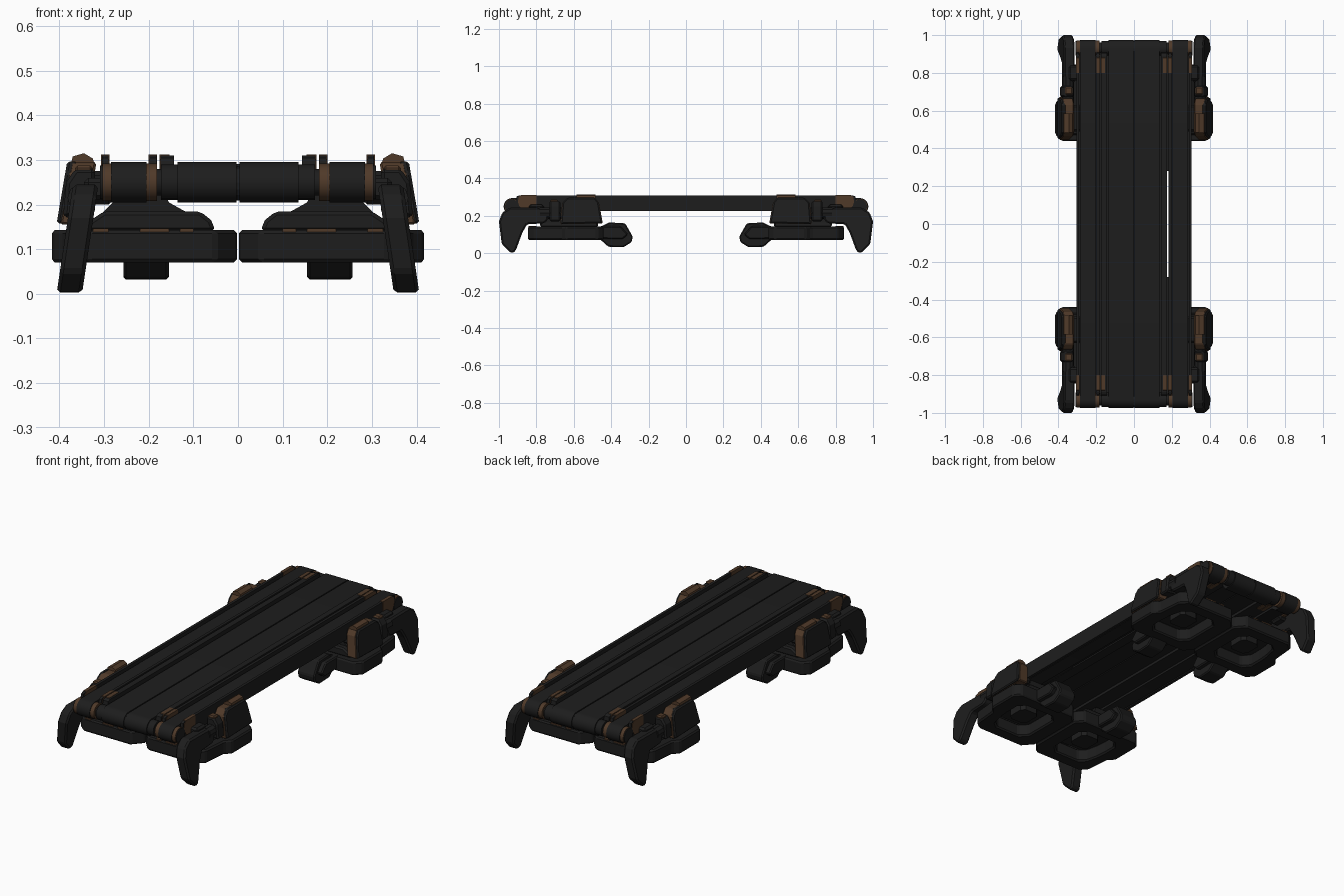
import bpy, bmesh, math
from mathutils import Vector

if "Cube" in bpy.data.objects:
    bpy.data.objects.remove(bpy.data.objects["Cube"])


def material(name, rgb):
    m = bpy.data.materials.new(name)
    m.diffuse_color = (*rgb, 1)
    m.use_nodes = True
    m.node_tree.nodes["Principled BSDF"].inputs["Base Color"].default_value = m.diffuse_color
    return m


DARK = material("charcoal", (0.0125, 0.0125, 0.0125))
BROWN = material("worn brown", (0.08, 0.042, 0.022))


def finish(name, bm, mat, mirror, bevel=0, smooth=False):
    bmesh.ops.recalc_face_normals(bm, faces=bm.faces)
    me = bpy.data.meshes.new(name)
    bm.to_mesh(me)
    bm.free()
    me.materials.append(mat)
    ob = bpy.data.objects.new(name, me)
    bpy.context.collection.objects.link(ob)
    if smooth:
        bpy.ops.object.select_all(action='DESELECT')
        ob.select_set(True)
        bpy.context.view_layer.objects.active = ob
        bpy.ops.object.shade_smooth_by_angle(angle=math.radians(35))
    if bevel:
        b = ob.modifiers.new("Bevel", 'BEVEL')
        b.width, b.segments, b.limit_method = bevel, 1, 'ANGLE'
    if any(mirror):
        m = ob.modifiers.new("Mirror", 'MIRROR')
        m.use_axis = (mirror[0], mirror[1], False)
        m.use_mirror_merge = False
    return ob


def prism(name, pts, axis, a, b, mat, mirror=(True, True), bevel=0, lean=0, smooth=False):
    """Extrude a 2D profile along an axis; lean shifts x outwards below z = 0.23."""
    def place(p, t):
        u, v = p
        q = Vector({'x': (t, u, v), 'y': (u, t, v), 'z': (u, v, t)}[axis])
        q.x += (0.23 - q.z) * lean
        return q
    bm = bmesh.new()
    lo = [bm.verts.new(place(p, a)) for p in pts]
    hi = [bm.verts.new(place(p, b)) for p in pts]
    bm.faces.new(lo)
    bm.faces.new(hi)
    for i in range(len(pts)):
        j = (i + 1) % len(pts)
        bm.faces.new((lo[i], lo[j], hi[j], hi[i]))
    return finish(name, bm, mat, mirror, bevel, smooth)


def rect(u0, v0, u1, v1):
    return [(u0, v0), (u1, v0), (u1, v1), (u0, v1)]


def circle(cu, cv, r, n=16):
    return [(cu + r * math.cos(2 * math.pi * i / n), cv + r * math.sin(2 * math.pi * i / n)) for i in range(n)]


def octagon(x0, y0, x1, y1, c):
    return [(x0 + c, y0), (x1 - c, y0), (x1, y0 + c), (x1, y1 - c),
            (x1 - c, y1), (x0 + c, y1), (x0, y1 - c), (x0, y0 + c)]


def belt_profile(under):
    """Flat top, rounded ends, underside stepping up between the rollers."""
    half = [(0.93 + 0.045 * math.sin(a), 0.25 + 0.045 * math.cos(a))
            for a in (math.pi * i / 12 for i in range(13))]
    half += [(0.89, 0.207), (0.86, under)]
    return half + [(-y, z) for y, z in reversed(half)]


# Belts
prism("centre_belt", belt_profile(0.255), 'x', 0.003, 0.135, DARK, (True, False), smooth=True)
prism("centre_belt_core", rect(-0.955, 0.262, 0.955, 0.285), 'x', -0.05, 0.05, DARK, (False, False))
prism("centre_roller_gap", circle(-0.93, 0.25, 0.041), 'x', -0.02, 0.02, DARK, (False, True))
prism("side_belt", belt_profile(0.228), 'x', 0.205, 0.285, DARK, (True, False), smooth=True)

# Bed filling the gaps between belts, leaving one open slit on the right
prism("bed_left", rect(-0.93, 0.24, 0.93, 0.265), 'x', -0.3, -0.12, DARK, (False, False))
prism("bed_right_inner", rect(-0.93, 0.24, 0.93, 0.265), 'x', 0.12, 0.172, DARK, (False, False))
prism("bed_right_outer", rect(-0.93, 0.24, 0.93, 0.265), 'x', 0.183, 0.3, DARK, (False, False))
prism("bed_right_end", rect(-0.93, 0.241, -0.28, 0.264), 'x', 0.17, 0.185, DARK, (False, True))

# Raised rails beside the belts, with brown caps near the ends
for i, (x0, x1, low) in enumerate([(0.143, 0.174, 0.24), (0.183, 0.198, 0.24), (0.29, 0.305, 0.226)]):
    top = 0.309
    prism(f"rail_{i}", [(-0.9, low), (0.9, low), (0.912, 0.26), (0.905, top - 0.005), (0.89, top + 0.001),
                        (-0.89, top + 0.001), (-0.905, top - 0.005), (-0.912, 0.26)],
          'x', x0, x1, DARK, (True, False))
    prism(f"rail_end_cap_{i}", [(-0.8, low - 0.002), (-0.87, low - 0.002), (-0.9, 0.265),
                                (-0.895, 0.3), (-0.88, top + 0.003), (-0.8, top + 0.003)],
          'x', x0 - 0.002 + (0.012 if i == 0 else 0), x1 + 0.002, BROWN)

# Roller collars and end discs
for i, (x0, x1, r, mat) in enumerate([(0.182, 0.206, 0.042, BROWN), (0.284, 0.304, 0.042, BROWN),
                                      (0.133, 0.172, 0.04, DARK), (0.302, 0.309, 0.038, DARK),
                                      (0.17, 0.184, 0.03, DARK)]):
    prism(f"roller_collar_{i}", circle(-0.93, 0.25, r), 'x', x0, x1, mat, smooth=True)

# Corner claws
claw = [(-1.0, 0.17), (-0.982, 0.218), (-0.94, 0.245), (-0.76, 0.243), (-0.735, 0.215), (-0.74, 0.175),
        (-0.76, 0.16), (-0.85, 0.155), (-0.875, 0.11), (-0.912, 0.01), (-0.935, 0.0), (-0.985, 0.05)]
prism("claw", claw, 'x', 0.315, 0.372, DARK, bevel=0.008, lean=0.15)

# Corner pods: brown leaning slab, dark outer plate, brown cap
pod = [(-0.672, 0.155), (-0.662, 0.27), (-0.635, 0.295), (-0.485, 0.295), (-0.465, 0.27), (-0.445, 0.16)]
prism("pod_body", pod, 'x', 0.328, 0.386, BROWN, bevel=0.005, lean=0.17)
prism("pod_plate", [(y * 0.97 - 0.017, z + 0.002) for y, z in pod], 'x', 0.37, 0.394, DARK, bevel=0.006, lean=0.17)
prism("pod_cap", [(0.32, 0.285), (0.325, 0.303), (0.345, 0.315), (0.37, 0.308), (0.376, 0.285)],
      'y', -0.585, -0.485, BROWN)
prism("pod_bracket", rect(0.28, 0.2, 0.34, 0.275), 'y', -0.63, -0.49, DARK, bevel=0.01)

# Joint linking pod to claw
prism("joint_block", [(0.32, 0.18), (0.392, 0.17), (0.385, 0.25), (0.365, 0.28), (0.32, 0.28)],
      'y', -0.73, -0.672, DARK, bevel=0.008)
prism("joint_cap", rect(0.325, 0.25, 0.365, 0.288), 'y', -0.725, -0.685, BROWN, bevel=0.006)
prism("joint_pin", circle(0.35, 0.215, 0.032, 10), 'y', -0.78, -0.64, DARK)
prism("joint_arm", rect(0.28, 0.21, 0.345, 0.26), 'y', -0.84, -0.76, DARK, bevel=0.01)

# Base ring frames
outer = [(0.05, -0.845), (0.335, -0.845), (0.375, -0.81), (0.388, -0.67), (0.417, -0.64),
         (0.417, -0.475), (0.385, -0.44), (0.04, -0.44), (0.002, -0.48), (0.002, -0.79)]
inner = [(0.13, -0.775), (0.27, -0.775), (0.305, -0.745), (0.32, -0.68), (0.325, -0.62),
         (0.325, -0.55), (0.29, -0.51), (0.13, -0.51), (0.09, -0.55), (0.09, -0.735)]
bm = bmesh.new()
loops = [[bm.verts.new((x, y, z)) for x, y in pts]
         for pts, z in ((outer, 0.07), (outer, 0.143), (inner, 0.143), (inner, 0.07))]
n = len(outer)
for k in range(4):
    a, b = loops[k], loops[(k + 1) % 4]
    for i in range(n):
        j = (i + 1) % n
        bm.faces.new((a[i], a[j], b[j], b[i]))
finish("base_ring", bm, DARK, (True, True), bevel=0.008)

# Worn brown strips on the ring's outer top edge
for i, (x0, x1) in enumerate([(0.1, 0.13), (0.155, 0.22), (0.29, 0.325)]):
    prism(f"ring_strip_{i}", rect(x0, -0.842, x1, -0.8), 'z', 0.134, 0.146, BROWN)

# Stacked mounting plates between ring and belts
prism("lower_mount", [(0.05, 0.14), (0.06, 0.165), (0.085, 0.185), (0.3, 0.185), (0.33, 0.165), (0.345, 0.14)],
      'y', -0.78, -0.47, DARK, bevel=0.008)
prism("upper_mount", [(0.11, 0.18), (0.155, 0.205), (0.165, 0.23), (0.27, 0.23), (0.28, 0.205), (0.305, 0.18)],
      'y', -0.73, -0.5, DARK)
prism("ring_core", octagon(0.15, -0.7, 0.26, -0.58, 0.02), 'z', 0.1, 0.15, DARK)

# Inward feet with wider shoulders
foot = [(-0.46, 0.075), (-0.415, 0.035), (-0.335, 0.032), (-0.29, 0.06), (-0.285, 0.09),
        (-0.325, 0.16), (-0.41, 0.165), (-0.46, 0.14)]
prism("foot", foot, 'x', 0.155, 0.257, DARK, bevel=0.006)
prism("foot_shoulder", [(-0.46, 0.078), (-0.34, 0.075), (-0.31, 0.1), (-0.35, 0.145), (-0.46, 0.145)],
      'x', 0.13, 0.282, DARK, bevel=0.006)
